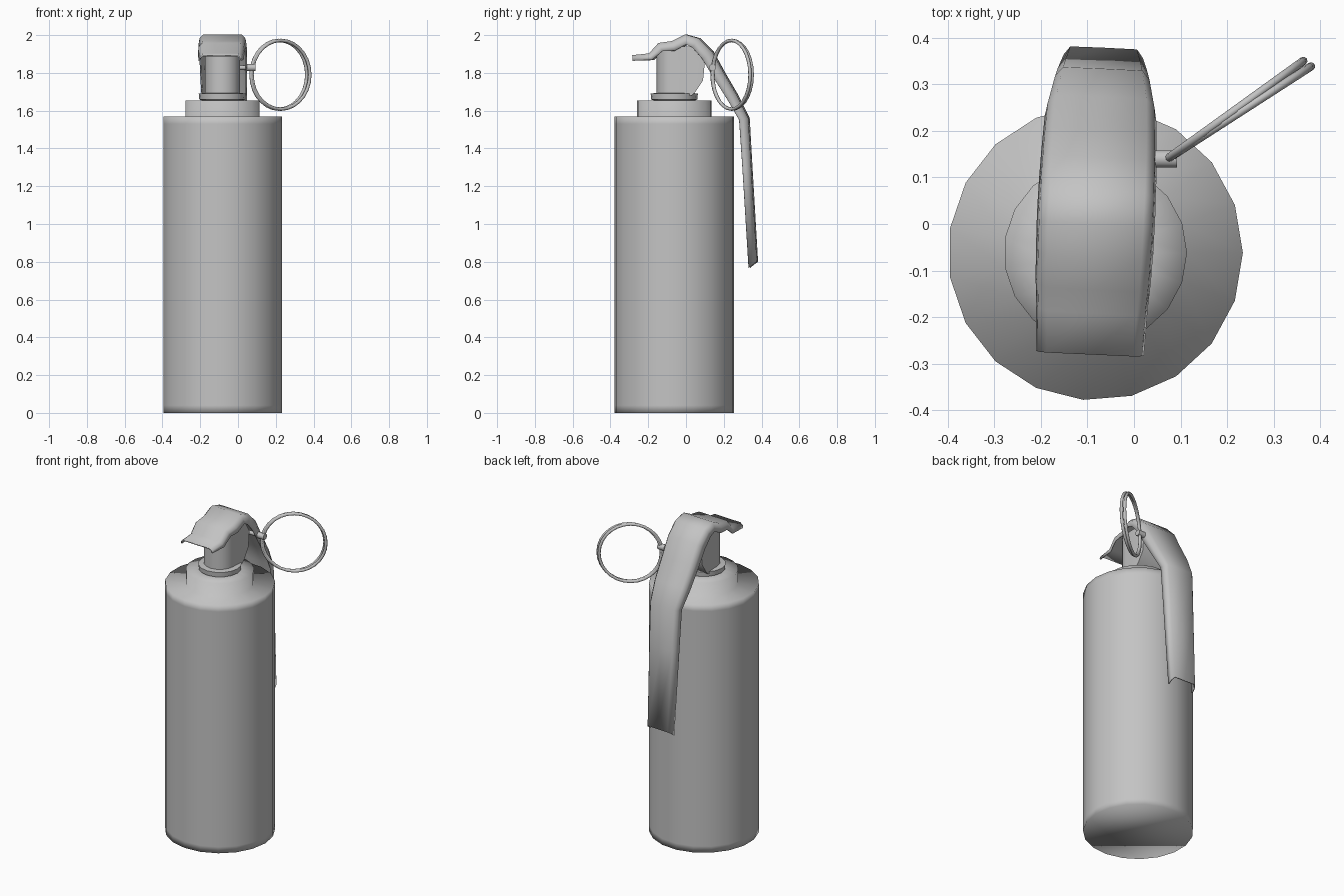
import bpy, bmesh, math
from mathutils import Vector, Matrix

cube = bpy.data.objects.get("Cube")
if cube:
    bpy.data.objects.remove(cube, do_unlink=True)

CX, CY = -0.083, -0.062

grey = bpy.data.materials.new("plain_grey_metal")
grey.use_nodes = True
grey.diffuse_color = (0.55, 0.55, 0.55, 1)
grey.node_tree.nodes["Principled BSDF"].inputs["Base Color"].default_value = (0.55, 0.55, 0.55, 1)


def finish(name, bm, fix=True, angle=None):
    """Turn a bmesh into a smooth grey object."""
    if fix:
        bmesh.ops.recalc_face_normals(bm, faces=bm.faces)
    mesh = bpy.data.meshes.new(name)
    bm.to_mesh(mesh)
    bm.free()
    obj = bpy.data.objects.new(name, mesh)
    bpy.context.collection.objects.link(obj)
    mesh.materials.append(grey)
    for p in mesh.polygons:
        p.use_smooth = True
    if angle:
        bpy.ops.object.select_all(action='DESELECT')
        obj.select_set(True)
        bpy.context.view_layer.objects.active = obj
        bpy.ops.object.shade_smooth_by_angle(angle=math.radians(angle))
    return obj


def loft(bm, rows, closed=True, caps=True):
    """Skin successive rows of points with quads."""
    rows = [[bm.verts.new(p) for p in row] for row in rows]
    n = len(rows[0])
    for a, b in zip(rows, rows[1:]):
        for i in range(n if closed else n - 1):
            j = (i + 1) % n
            bm.faces.new((a[i], a[j], b[j], b[i]))
    if caps:
        bm.faces.new(rows[0])
        bm.faces.new(rows[-1])


def lathe(name, profile, sides, angle=None):
    bm = bmesh.new()
    loft(bm, [[(CX + r * math.cos(math.tau * i / sides),
                CY + r * math.sin(math.tau * i / sides), z)
               for i in range(sides)] for r, z in profile])
    return finish(name, bm, angle=angle)


# Canister with its stepped collar
lathe("canister", [(0.317, 0), (0.317, 0.04), (0.317, 1.53), (0.317, 1.57),
                   (0.197, 1.57), (0.197, 1.655), (0.1, 1.655)], 19)

# Ring at the foot of the fuze
lathe("fuze_base", [(0.1, 1.65), (0.122, 1.66), (0.125, 1.69), (0.09, 1.695)], 16, 50)

# Fuze head: round at the front, reaching back under the lever
bm = bmesh.new()
rows = []
for z, back in ((1.68, 0.03), (1.70, 0.05), (1.76, 0.09), (1.86, 0.10), (1.94, 0.05)):
    row = [(CX + 0.093 * math.cos(math.pi * (1 + i / 8)),
            CY + 0.093 * math.sin(math.pi * (1 + i / 8)), z) for i in range(9)]
    row += [(CX + 0.093, back, z), (CX - 0.093, back, z)]
    rows.append(row)
loft(bm, rows)
finish("fuze_head", bm, angle=40)

# Lever: a thin channel swept along a bent path (y, z, half width, depth)
path = [(-0.28, 1.89, 0.112, 0.025), (-0.19, 1.90, 0.116, 0.035),
        (-0.14, 1.955, 0.12, 0.045), (-0.07, 1.965, 0.122, 0.05),
        (0.0, 2.0, 0.123, 0.05), (0.07, 1.98, 0.123, 0.055),
        (0.14, 1.91, 0.122, 0.06), (0.2, 1.80, 0.12, 0.055),
        (0.27, 1.68, 0.116, 0.05), (0.33, 1.56, 0.102, 0.045),
        (0.345, 1.3, 0.097, 0.042), (0.375, 0.8, 0.085, 0.04)]
section = [(-1, -1), (-0.96, -0.4), (-0.82, 0), (0, 0.0), (0.82, 0), (0.96, -0.4), (1, -1)]
bm = bmesh.new()
rows = []
for i, (y, z, w, d) in enumerate(path):
    before, after = path[max(i - 1, 0)], path[min(i + 1, len(path) - 1)]
    along = Vector((after[0] - before[0], after[1] - before[1])).normalized()
    out = Vector((-along.y, along.x))
    row = []
    for u, v in section:
        py, pz = y + out.x * v * d, z + out.y * v * d
        if i == len(path) - 1:
            pz += v * 0.03
        x = u * w
        row.append((x - 0.08 + 0.045 * (py - 0.05), py - 0.045 * x, pz))
    rows.append(row)
loft(bm, rows, closed=False, caps=False)
for f in bm.faces:
    f.normal_flip()
lever = finish("safety_lever", bm, fix=False)
solid = lever.modifiers.new("sheet_thickness", 'SOLIDIFY')
solid.thickness = 0.008
solid.offset = 0

# Safety pin through the head, with its eye outside the lever
PIN = Vector((0.072, 0.14, 1.828))


def rod(name, start, end, radius):
    start, end = Vector(start), Vector(end)
    turn = (end - start).to_track_quat('Z', 'Y').to_matrix().to_4x4()
    bm = bmesh.new()
    bmesh.ops.create_cone(bm, cap_ends=True, segments=10, radius1=radius, radius2=radius,
                          depth=(end - start).length,
                          matrix=Matrix.Translation((start + end) / 2) @ turn)
    finish(name, bm, angle=40)


rod("safety_pin", PIN - Vector((0.25, 0, 0)), PIN, 0.012)
rod("pin_eye", PIN - Vector((0.027, 0, 0)), PIN + Vector((0.02, 0, 0)), 0.019)

# Pull ring: two coils that spread apart away from the pin
for name, degrees, reach in (("pull_ring_inner_coil", 35.8, 0.178),
                             ("pull_ring_outer_coil", 32.8, 0.185)):
    a = math.radians(degrees)
    centre = PIN + Vector((math.cos(a) * reach, math.sin(a) * reach, -0.038))
    bpy.ops.mesh.primitive_torus_add(major_segments=28, minor_segments=8,
                                     major_radius=0.182, minor_radius=0.009,
                                     location=centre, rotation=(math.pi / 2, 0, a))
    ring = bpy.context.object
    ring.name = name
    ring.data.materials.append(grey)
    bpy.ops.object.shade_smooth()
